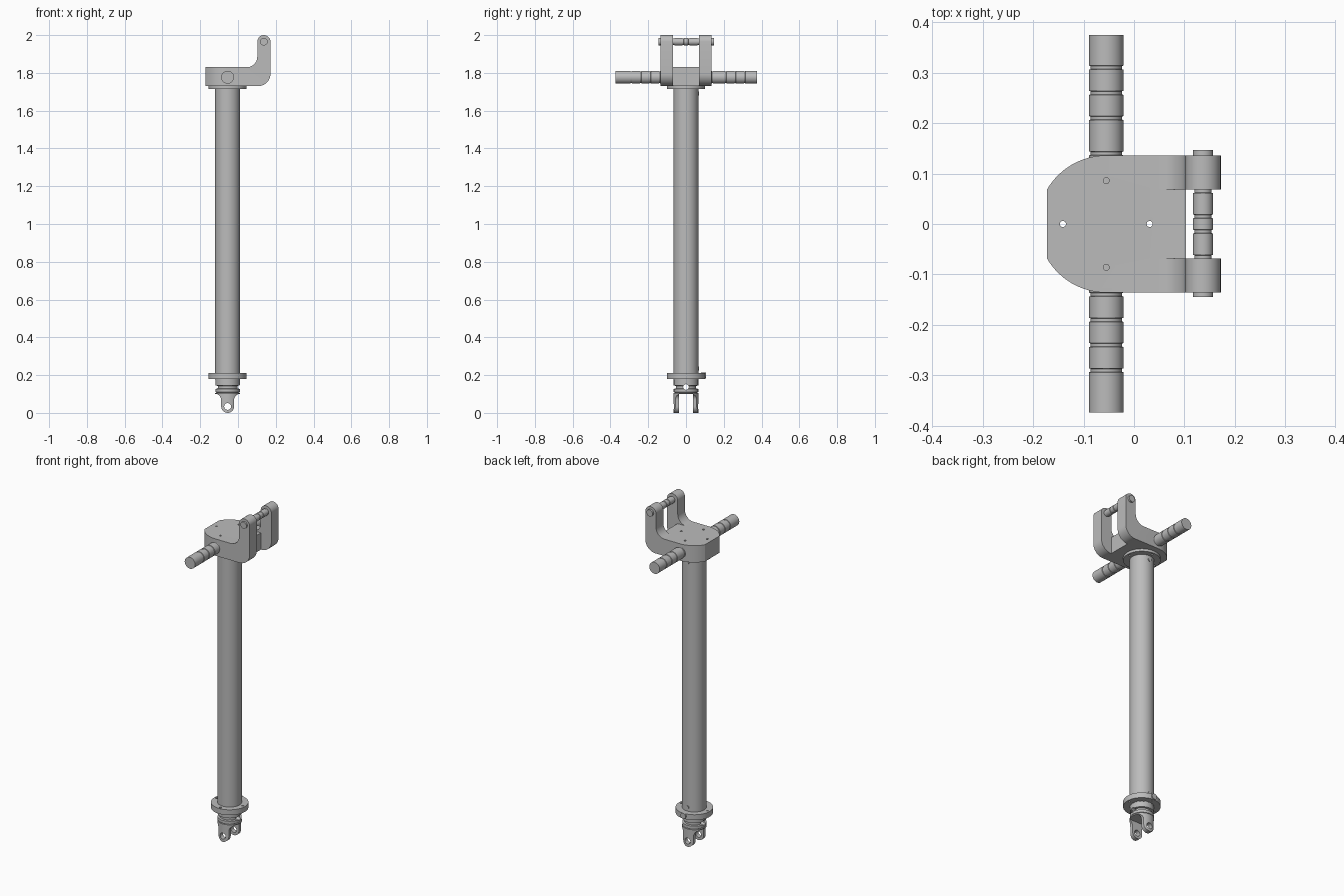
import bpy, bmesh, math
from mathutils import Vector

cube = bpy.data.objects.get("Cube")
if cube:
    bpy.data.objects.remove(cube, do_unlink=True)

grey = bpy.data.materials.new("plain grey")
grey.use_nodes = True
grey.diffuse_color = (0.5, 0.5, 0.5, 1)
grey.node_tree.nodes["Principled BSDF"].inputs["Base Color"].default_value = (0.5, 0.5, 0.5, 1)

CX = -0.055      # x of the tube axis


def place(axis, u, v, t):
    """Map profile coordinates (u, v) and depth t to space."""
    return {"x": Vector((t, u, v)), "y": Vector((u, t, v)), "z": Vector((u, v, t))}[axis]


def skin(name, rings):
    """Closed solid through a list of equal rings."""
    bm = bmesh.new()
    rows = [[bm.verts.new(p) for p in ring] for ring in rings]
    n = len(rows[0])
    for a, b in zip(rows, rows[1:]):
        for i in range(n):
            bm.faces.new((a[i], a[(i + 1) % n], b[(i + 1) % n], b[i]))
    bm.faces.new(rows[0])
    bm.faces.new(rows[-1])
    bmesh.ops.recalc_face_normals(bm, faces=bm.faces)
    mesh = bpy.data.meshes.new(name)
    bm.to_mesh(mesh)
    bm.free()
    mesh.materials.append(grey)
    ob = bpy.data.objects.new(name, mesh)
    bpy.context.collection.objects.link(ob)
    return ob


def prism(name, pts, axis, lo, hi):
    return skin(name, [[place(axis, u, v, t) for u, v in pts] for t in (lo, hi)])


def arc(cu, cv, r, a0, a1, n=12):
    angles = [math.radians(a0 + (a1 - a0) * i / n) for i in range(n + 1)]
    return [(cu + r * math.cos(a), cv + r * math.sin(a)) for a in angles]


def lathe(name, profile, axis, cu, cv, sides=48):
    """Turned solid from (radius, position along axis) pairs."""
    return skin(name, [[place(axis, u, v, t) for u, v in arc(cu, cv, r, 0, 360, sides)[:-1]]
                       for r, t in profile])


def rod(name, r, axis, cu, cv, lo, hi, sides=32):
    return lathe(name, [(r, lo), (r, hi)], axis, cu, cv, sides)


def select(ob):
    bpy.ops.object.select_all(action="DESELECT")
    ob.select_set(True)
    bpy.context.view_layer.objects.active = ob


def carve(ob, tool, operation="DIFFERENCE"):
    mod = ob.modifiers.new("carve", "BOOLEAN")
    mod.operation, mod.solver, mod.object = operation, "EXACT", tool
    select(ob)
    bpy.ops.object.modifier_apply(modifier=mod.name)
    bpy.data.objects.remove(tool, do_unlink=True)


def bolt_holes(ob, lo, hi):
    for k in range(4):
        a = k * math.pi / 2
        carve(ob, rod("hole", 0.006, "z", CX + 0.086 * math.cos(a), 0.086 * math.sin(a), lo, hi, 16))


def grooved(name, r, depth, axis_u, axis_v, lo, hi, grooves):
    """Round bar along y with shallow ring grooves."""
    profile = [(r, lo)]
    for g in grooves:
        profile += [(r, g - 0.004), (r - depth, g - 0.003), (r - depth, g + 0.003), (r, g + 0.004)]
    return lathe(name, profile + [(r, hi)], "y", axis_u, axis_v, 32)


parts = []

# Head block: side profile trimmed to the rounded plan, with a slot between the arms
side = ([(-0.3, 1.73)] + arc(0.107, 1.795, 0.065, -90, 0) + arc(0.137, 1.965, 0.035, 0, 180, 20)
        + arc(0.047, 1.885, 0.055, 0, -90) + [(-0.3, 1.83)])
head = prism("head_bracket", side, "y", -0.3, 0.3)
plan = (arc(CX, 0, 0.136, 90, 150) + arc(CX, 0, 0.136, 210, 270) + [(0.25, -0.136), (0.25, 0.136)])
carve(head, prism("plan", plan, "z", 1.6, 2.2), "INTERSECT")
slot = [(0.03, 1.83), (0.103, 1.83), (0.103, 1.6), (0.3, 1.6), (0.3, 2.1), (0.03, 2.1)]
carve(head, prism("slot", slot, "y", -0.068, 0.068))
bolt_holes(head, 1.6, 1.9)
parts.append(head)

# Cross pin between the arms
parts.append(grooved("cross_pin", 0.02, 0.003, 0.137, 1.965, -0.145, 0.147,
                     [-0.065, -0.015, 0.015, 0.065]))

# Grooved handle bars on both sides
parts.append(grooved("right_handle", 0.034, 0.003, CX, 1.777, -0.374, -0.02,
                     [-0.29, -0.24, -0.19, -0.14]))
parts.append(grooved("left_handle", 0.034, 0.003, CX, 1.777, 0.02, 0.375,
                     [0.14, 0.21, 0.26, 0.31]))

# Main tube and its two flanges
parts.append(rod("main_tube", 0.066, "z", CX, 0, 0.178, 1.729, 64))
for name, lo, hi in (("top_flange", 1.715, 1.73), ("bottom_flange", 0.18, 0.212)):
    flange = rod(name, 0.101, "z", CX, 0, lo, hi, 64)
    bolt_holes(flange, lo - 0.05, hi + 0.05)
    parts.append(flange)

# Set screws on the back
for name, r, z, lo, hi in (("top_screw", 0.011, 1.69, 0.05, 0.07),
                           ("bottom_screw", 0.011, 0.235, 0.05, 0.07),
                           ("flange_screw", 0.017, 0.198, 0.08, 0.107)):
    parts.append(rod(name, r, "y", CX, z, lo, hi, 20))

# Stepped neck with a cross hole
neck = lathe("neck", [(0.058, 0.1), (0.058, 0.108), (0.065, 0.11), (0.065, 0.127), (0.054, 0.129),
                      (0.054, 0.143), (0.065, 0.145), (0.065, 0.18)], "z", CX, 0)
carve(neck, rod("hole", 0.015, "x", 0, 0.137, -0.3, 0.3))
parts.append(neck)

# Fork: round stock cut to a tab outline, slotted and drilled
fork = rod("fork", 0.066, "z", CX, 0, -0.05, 0.106, 64)
tab = (arc(CX, 0.034, 0.034, 180, 360, 20) + arc(CX + 0.066, 0.068, 0.032, 180, 90, 8)
       + [(CX + 0.1, 0.2), (CX - 0.1, 0.2)] + arc(CX - 0.066, 0.068, 0.032, 90, 0, 8))
carve(fork, prism("tab", tab, "y", -0.2, 0.2), "INTERSECT")
carve(fork, prism("slot", [(-0.2, -0.1), (0.1, -0.1), (0.1, 0.1), (-0.2, 0.1)], "y", -0.038, 0.038))
carve(fork, rod("hole", 0.018, "y", CX, 0.034, -0.2, 0.2))
parts.append(fork)

for ob in parts:
    select(ob)
    bpy.ops.object.shade_smooth_by_angle(angle=math.radians(30))
